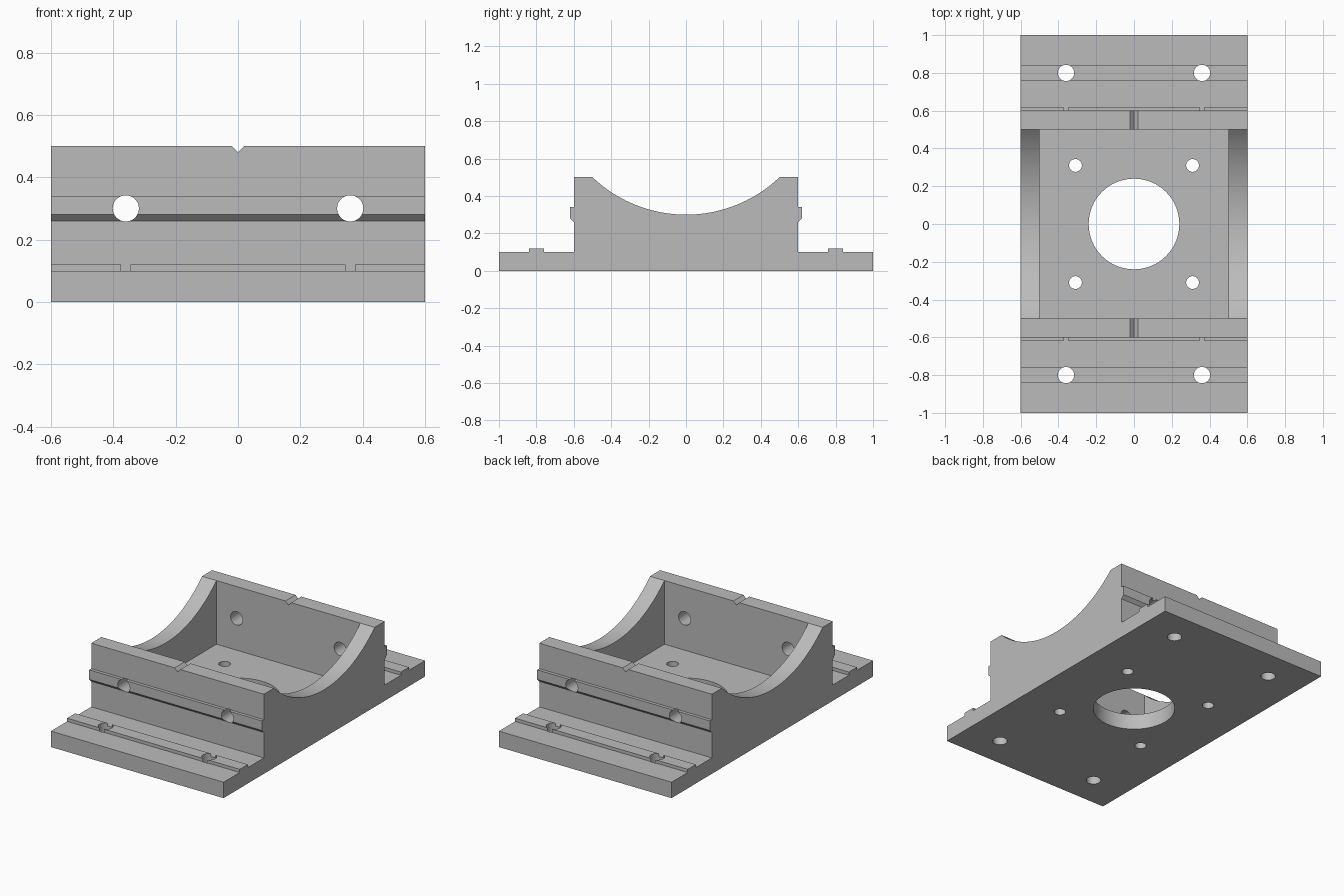
import bpy, bmesh, math
from mathutils import Matrix, Vector

cube = bpy.data.objects.get("Cube")
if cube:
    bpy.data.objects.remove(cube, do_unlink=True)

metal = bpy.data.materials.new("plain grey")
metal.use_nodes = True
GREY = (0.5, 0.5, 0.5, 1)
metal.diffuse_color = GREY
metal.node_tree.nodes["Principled BSDF"].inputs["Base Color"].default_value = GREY


def new_object(name, bm):
    bmesh.ops.recalc_face_normals(bm, faces=bm.faces)
    mesh = bpy.data.meshes.new(name)
    bm.to_mesh(mesh)
    bm.free()
    obj = bpy.data.objects.new(name, mesh)
    bpy.context.collection.objects.link(obj)
    mesh.materials.append(metal)
    return obj


def prism(name, outline, axis, half):
    """Extrude a closed outline symmetrically along x or y."""
    bm = bmesh.new()
    place = (lambda a, b: (-half, a, b)) if axis == "x" else (lambda a, b: (a, -half, b))
    face = bm.faces.new([bm.verts.new(place(a, b)) for a, b in outline])
    out = bmesh.ops.extrude_face_region(bm, geom=[face])
    step = Vector((2 * half, 0, 0)) if axis == "x" else Vector((0, 2 * half, 0))
    bmesh.ops.translate(bm, vec=step, verts=[v for v in out["geom"] if isinstance(v, bmesh.types.BMVert)])
    return new_object(name, bm)


def rod(name, radius, length, location, axis="z", sides=40):
    bm = bmesh.new()
    turn = Matrix.Rotation(math.pi / 2, 4, "X") if axis == "y" else Matrix()
    bmesh.ops.create_cone(bm, cap_ends=True, segments=sides, radius1=radius, radius2=radius,
                          depth=length, matrix=Matrix.Translation(location) @ turn)
    return new_object(name, bm)


# Side profile: foot, foot ridge, wall ridge with sloped underside, rim
half_profile = [(1, 0), (1, 0.1), (0.84, 0.1), (0.84, 0.12), (0.76, 0.12), (0.76, 0.1),
                (0.6, 0.1), (0.6, 0.26), (0.62, 0.28), (0.62, 0.34), (0.6, 0.34),
                (0.6, 0.5), (0.5, 0.5)]

# Round saddle between the two rims
saddle_radius, saddle_z = 0.725, 1.025
reach = math.asin(0.5 / saddle_radius)
STEPS = 40
saddle = []
for i in range(1, STEPS):
    a = reach * (1 - 2 * i / STEPS)
    saddle.append((saddle_radius * math.sin(a), saddle_z - saddle_radius * math.cos(a)))

outline = half_profile + saddle + [(-y, z) for y, z in reversed(half_profile)]
body = prism("saddle_bracket", outline, "x", 0.6)

# Inner pocket, sighting notches and screw holes
cutters = [
    prism("pocket_cutter", [(-0.5, 0.1), (0.5, 0.1), (0.5, 0.7), (-0.5, 0.7)], "y", 0.5),
    prism("notch_cutter", [(0, 0.48), (0.03, 0.51), (-0.03, 0.51)], "y", 0.8),
    rod("centre_hole_cutter", 0.24, 1, (0, 0, 0), sides=64),
]
for sx in (-1, 1):
    cutters.append(rod("wall_hole_cutter", 0.042, 1.6, (sx * 0.36, 0, 0.3), "y"))
    for sy in (-1, 1):
        cutters.append(rod("foot_hole_cutter", 0.043, 1, (sx * 0.36, sy * 0.8, 0)))
        cutters.append(rod("floor_hole_cutter", 0.034, 0.5, (sx * 0.31, sy * 0.31, 0)))

bpy.context.view_layer.objects.active = body
for cutter in cutters:
    mod = body.modifiers.new(cutter.name, "BOOLEAN")
    mod.operation = "DIFFERENCE"
    mod.solver = "EXACT"
    mod.object = cutter
    bpy.ops.object.modifier_apply(modifier=mod.name)
    bpy.data.objects.remove(cutter, do_unlink=True)

# Smooth the round surfaces only
bpy.ops.object.select_all(action="DESELECT")
body.select_set(True)
bpy.ops.object.shade_smooth_by_angle(angle=math.radians(30))
